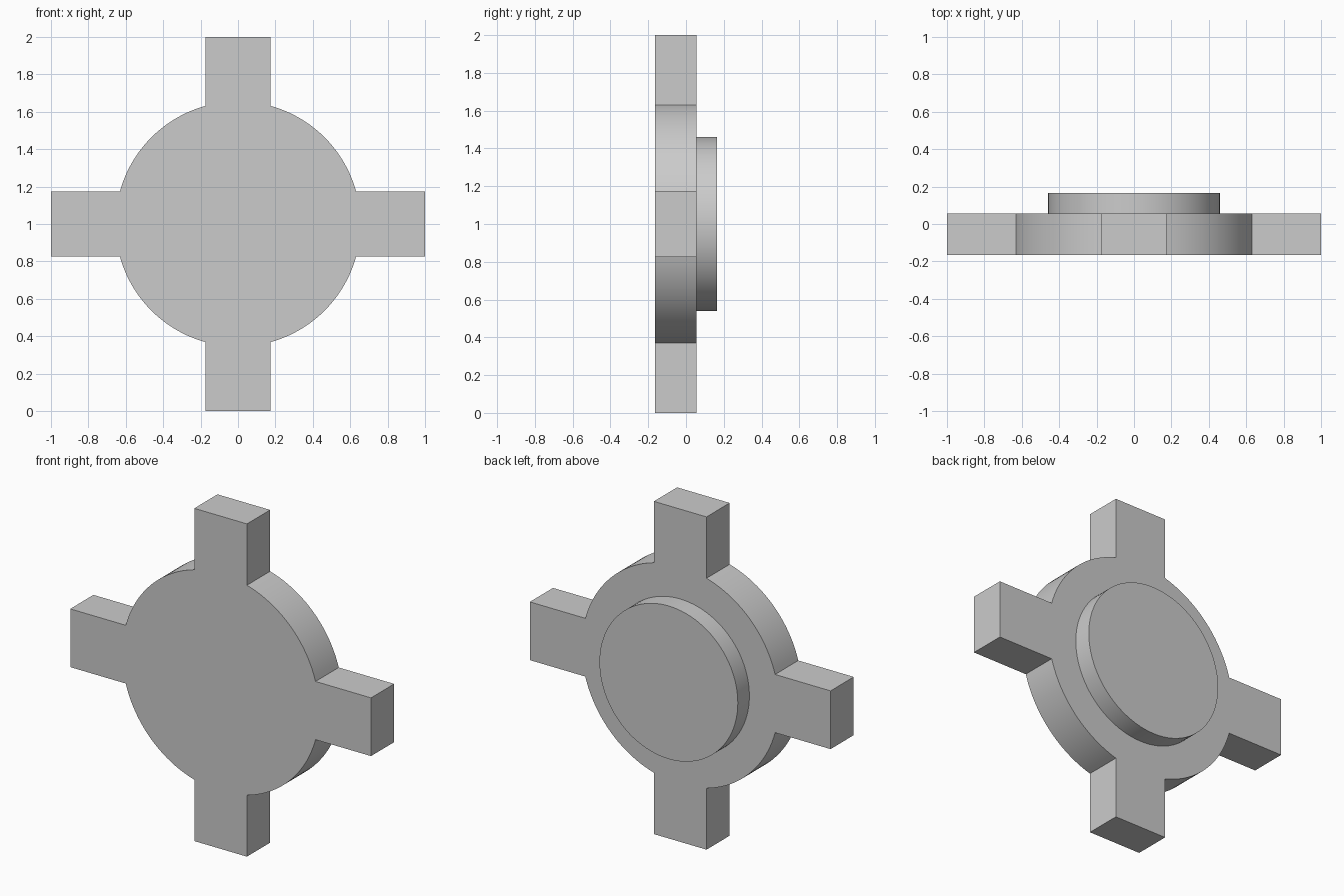
import bpy, bmesh
from math import asin, cos, sin, pi, radians

cube = bpy.data.objects.get("Cube")
if cube:
    bpy.data.objects.remove(cube, do_unlink=True)

CENTRE_Z = 1.0
DISC_R, ARM_HALF, ARM_REACH = 0.655, 0.175, 1.0
FRONT, BACK, BOSS_BACK = -0.165, 0.055, 0.165
BOSS_R = 0.46

grey = bpy.data.materials.new("plain grey")
grey.use_nodes = True
colour = (0.6, 0.6, 0.6, 1)
grey.diffuse_color = colour
grey.node_tree.nodes["Principled BSDF"].inputs["Base Color"].default_value = colour


def extrude_profile(name, outline, y0, y1):
    """Solid from an x-z outline, extruded from y0 to y1."""
    bm = bmesh.new()
    face = bm.faces.new([bm.verts.new((x, y0, CENTRE_Z + z)) for x, z in outline])
    result = bmesh.ops.extrude_face_region(bm, geom=[face], use_keep_orig=True)
    moved = [v for v in result["geom"] if isinstance(v, bmesh.types.BMVert)]
    bmesh.ops.translate(bm, verts=moved, vec=(0, y1 - y0, 0))
    bmesh.ops.recalc_face_normals(bm, faces=bm.faces)
    mesh = bpy.data.meshes.new(name)
    bm.to_mesh(mesh)
    bm.free()
    mesh.materials.append(grey)
    obj = bpy.data.objects.new(name, mesh)
    bpy.context.collection.objects.link(obj)
    bpy.ops.object.select_all(action="DESELECT")
    obj.select_set(True)
    bpy.context.view_layer.objects.active = obj
    bpy.ops.object.shade_smooth_by_angle(angle=radians(30))
    return obj


def arc(radius, start, end, steps):
    return [(radius * cos(start + (end - start) * i / steps),
             radius * sin(start + (end - start) * i / steps)) for i in range(steps + 1)]


# Round plate with four square arms: one quarter outline, turned four times
gap = asin(ARM_HALF / DISC_R)
quarter = [(ARM_REACH, -ARM_HALF), (ARM_REACH, ARM_HALF)]
quarter += arc(DISC_R, gap, pi / 2 - gap, 20)
outline = []
for turn in range(4):
    outline += quarter
    quarter = [(-z, x) for x, z in quarter]
extrude_profile("cross_plate", outline, FRONT, BACK)

# Raised round boss on the back
extrude_profile("back_boss", arc(BOSS_R, 0, 2 * pi, 96)[:-1], BACK - 0.01, BOSS_BACK)
